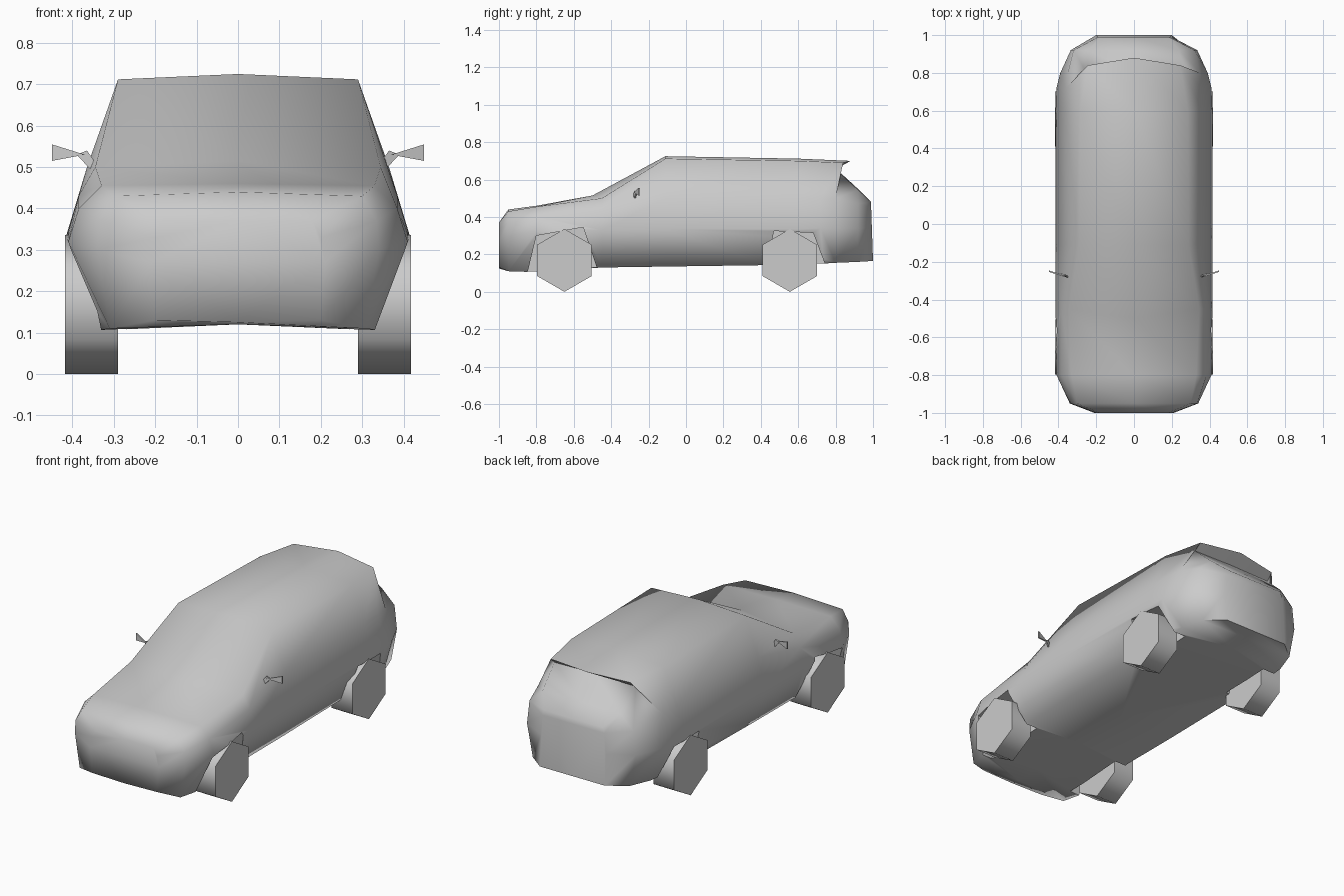
import bpy, bmesh, math
from mathutils import Vector

if "Cube" in bpy.data.objects:
    bpy.data.objects.remove(bpy.data.objects["Cube"])

GREY = (0.6, 0.6, 0.6, 1)
paint = bpy.data.materials.new("plain_grey")
paint.use_nodes = True
paint.diffuse_color = GREY
paint.node_tree.nodes["Principled BSDF"].inputs["Base Color"].default_value = GREY


def finish(name, bm, smooth_angle=None):
    bmesh.ops.recalc_face_normals(bm, faces=bm.faces)
    mesh = bpy.data.meshes.new(name)
    bm.to_mesh(mesh)
    bm.free()
    mesh.materials.append(paint)
    obj = bpy.data.objects.new(name, mesh)
    bpy.context.collection.objects.link(obj)
    bpy.ops.object.select_all(action='DESELECT')
    obj.select_set(True)
    bpy.context.view_layer.objects.active = obj
    if smooth_angle:
        bpy.ops.object.shade_smooth_by_angle(angle=math.radians(smooth_angle))
    return obj


def loft(bm, rings):
    """Skin a list of equal closed rings and cap both ends."""
    rows = [[bm.verts.new(p) for p in ring] for ring in rings]
    for a, b in zip(rows, rows[1:]):
        for i in range(len(a)):
            j = (i + 1) % len(a)
            bm.faces.new((a[i], a[j], b[j], b[i]))
    bm.faces.new(rows[0])
    bm.faces.new(rows[-1])


def section(y, floor, sill, waist, belt, edge, crown, edge_shift=0, crown_shift=0):
    """Full cross-section of the body from one half."""
    half = [(x, y, z) for x, z in (sill, waist, belt)]
    half.append((edge[0], y + edge_shift, edge[1]))
    other = [(-x, py, z) for x, py, z in reversed(half)]
    return [(0, y, floor)] + half + [(0, y + crown_shift, crown)] + other


# Body shell, nose to tail; the roof lip overhangs the rear window
shell = [
    section(-1.0, .125, (.2, .13), (.21, .27), (.2, .33), (.18, .37), .37),
    section(-.95, .12, (.31, .11), (.34, .3), (.335, .37), (.3, .43), .44),
    section(-.8, .12, (.34, .105), (.41, .32), (.385, .4), (.33, .455), .46),
    section(-.45, .13, (.34, .13), (.415, .33), (.385, .43), (.345, .5), .515, 0, -.05),
    section(-.11, .135, (.345, .135), (.415, .335), (.365, .5), (.29, .712), .725),
    section(.6, .15, (.345, .145), (.415, .335), (.365, .5), (.285, .7), .712),
    section(.72, .155, (.345, .15), (.41, .34), (.36, .5), (.245, .69), .7, .12, .16),
    section(.8, .16, (.34, .155), (.39, .34), (.35, .5), (.25, .655), .66),
    section(.92, .165, (.3, .16), (.335, .34), (.32, .47), (.24, .545), .55),
    section(.99, .165, (.2, .165), (.2, .34), (.19, .45), (.18, .48), .48),
]
bm = bmesh.new()
loft(bm, shell)
for v in bm.verts:                      # tail kicks out slightly at the bumper
    if v.co.y > .98 and v.co.z < .2:
        v.co.y = 1
body = finish("body", bm, 85)

# Wheel arches, cut out of the sills
arches = [
    ((-.86, .05), (-.8, .3), (-.55, .345), (-.45, .05)),
    ((.42, .05), (.47, .325), (.68, .315), (.78, .05)),
]
bm = bmesh.new()
for profile in arches:
    for side in (-1, 1):
        loft(bm, [[(side * x, y, z) for y, z in profile] for x in (.27, .6)])
cutter = finish("arch_cutter", bm)
cutter.hide_render = True
bpy.context.view_layer.objects.active = body
cut = body.modifiers.new("arches", 'BOOLEAN')
cut.operation = 'DIFFERENCE'
cut.solver = 'EXACT'
cut.object = cutter
bpy.ops.object.modifier_apply(modifier=cut.name)
bpy.data.objects.remove(cutter)

# Six-sided wheels
RADIUS = .168
for end, y in (("front", -.65), ("rear", .555)):
    for name, side in (("left", 1), ("right", -1)):
        bm = bmesh.new()
        loft(bm, [[(side * x, y + RADIUS * math.sin(k * math.pi / 3),
                    RADIUS + RADIUS * math.cos(k * math.pi / 3)) for k in range(6)]
                  for x in (.29, .418)])
        finish(f"{end}_{name}_wheel", bm, 70)

# Door mirrors: a slim stalk and a thin wedge-shaped housing
stalk = [(.34, -.285, .505), (.355, -.275, .493), (.39, -.265, .53), (.365, -.27, .54)]
housing = [(.37, -.275, .53), (.45, -.25, .515), (.45, -.25, .555)]
for name, side in (("left", 1), ("right", -1)):
    for part, outline in (("stalk", stalk), ("housing", housing)):
        bm = bmesh.new()
        loft(bm, [[Vector((side * x, y + d, z)) for x, y, z in outline]
                  for d in (-.004, .004)])
        finish(f"{name}_mirror_{part}", bm)
